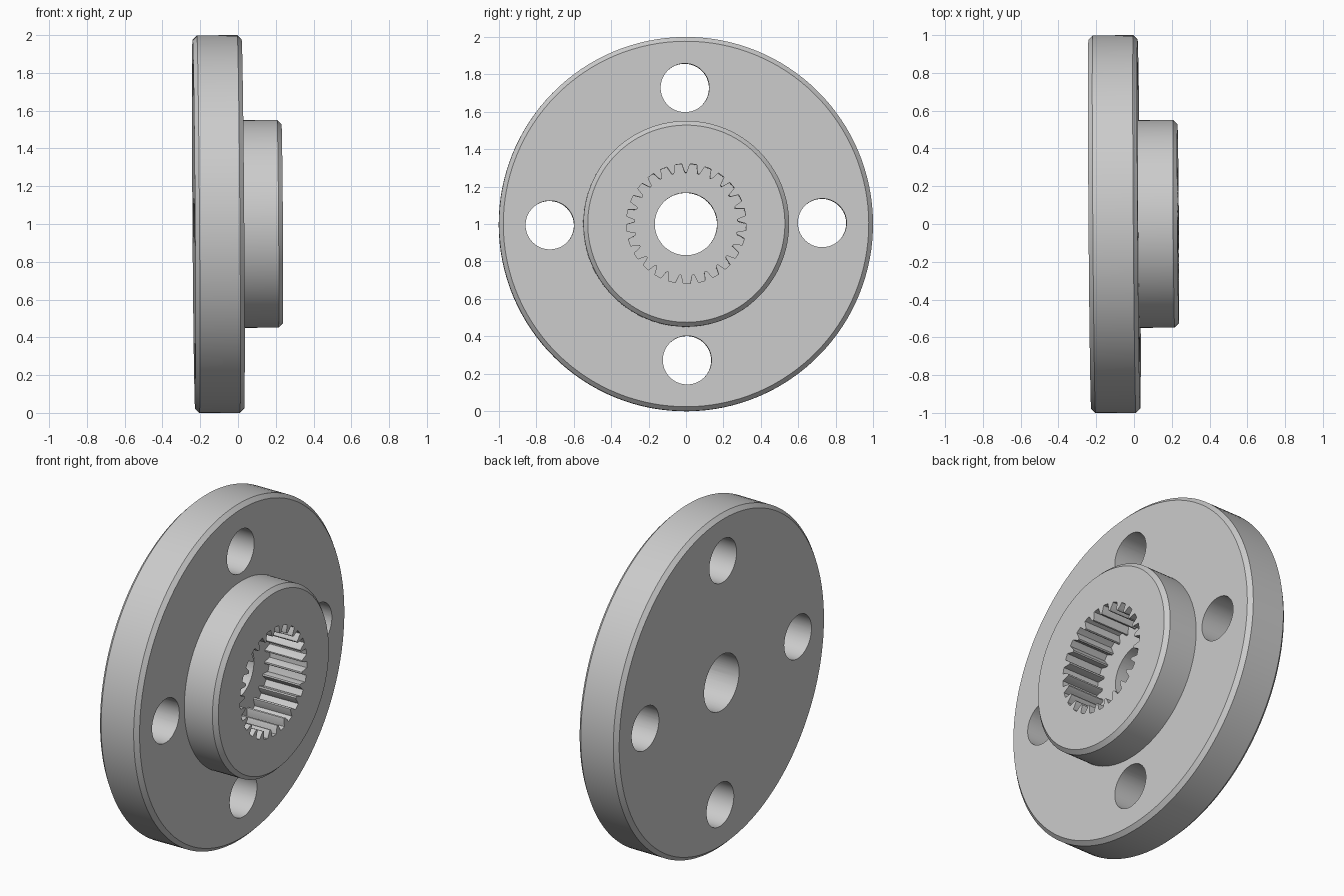
import bpy
import bmesh
from math import sin, cos, pi
from mathutils import Matrix, Vector

if "Cube" in bpy.data.objects:
    bpy.data.objects.remove(bpy.data.objects["Cube"])

SEGMENTS = 128
BACK, FACE, HUB_FACE, FLOOR = -0.234, 0.026, 0.234, -0.01
RADIUS, HUB_RADIUS, BORE = 1.0, 0.55, 0.167
CHAMFER = 0.023
TEETH = 25

metal = bpy.data.materials.new("Grey metal")
metal.use_nodes = True
metal.diffuse_color = (0.6, 0.6, 0.6, 1)
metal.node_tree.nodes["Principled BSDF"].inputs["Base Color"].default_value = (0.6, 0.6, 0.6, 1)


def make_object(name, bm):
    bmesh.ops.recalc_face_normals(bm, faces=bm.faces[:])
    mesh = bpy.data.meshes.new(name)
    bm.to_mesh(mesh)
    bm.free()
    mesh.materials.append(metal)
    obj = bpy.data.objects.new(name, mesh)
    bpy.context.collection.objects.link(obj)
    return obj


def prism(name, outline, x0, x1):
    """Extrude a closed (y, z) outline along x."""
    bm = bmesh.new()
    base = bm.faces.new([bm.verts.new((x0, y, z)) for y, z in outline])
    side = bmesh.ops.extrude_face_region(bm, geom=[base])["geom"]
    verts = [g for g in side if isinstance(g, bmesh.types.BMVert)]
    bmesh.ops.translate(bm, verts=verts, vec=(x1 - x0, 0, 0))
    return make_object(name, bm)


def circle(radius, cy=0, cz=0, count=64):
    return [(cy + radius * cos(2 * pi * i / count), cz + radius * sin(2 * pi * i / count))
            for i in range(count)]


# Flange and hub: one chamfered profile turned about x
profile = [(BACK, 0), (BACK, RADIUS - CHAMFER), (BACK + CHAMFER, RADIUS),
           (FACE - CHAMFER, RADIUS), (FACE, RADIUS - CHAMFER), (FACE, HUB_RADIUS),
           (HUB_FACE - CHAMFER, HUB_RADIUS), (HUB_FACE, HUB_RADIUS - CHAMFER), (HUB_FACE, 0)]
bm = bmesh.new()
verts = [bm.verts.new((x, 0, r)) for x, r in profile]
edges = [bm.edges.new(pair) for pair in zip(verts, verts[1:])]
bmesh.ops.spin(bm, geom=verts + edges, cent=(0, 0, 0), axis=(1, 0, 0),
               angle=2 * pi, steps=SEGMENTS, use_duplicate=False)
bmesh.ops.remove_doubles(bm, verts=bm.verts[:], dist=1e-5)
flange = make_object("splined_flange", bm)

# Cutters: four bolt holes, the centre bore and the toothed socket
cutters = [prism("bore_cutter", circle(BORE), -0.5, 0.5)]
for k in range(4):
    a = k * pi / 2
    cutters.append(prism("bolt_hole_cutter", circle(0.13, 0.728 * cos(a), 0.728 * sin(a)), -0.5, 0.5))

root, tip = 0.32, 0.274
tooth = [(-0.5, root), (-0.27, root), (-0.12, tip + 0.006), (-0.06, tip),
         (0.06, tip), (0.12, tip + 0.006), (0.27, root)]
spline = []
for i in range(TEETH):
    for offset, r in tooth:
        a = pi / 2 + 2 * pi * (i + offset) / TEETH
        spline.append((r * cos(a), r * sin(a)))
cutters.append(prism("spline_cutter", spline, FLOOR, 0.5))

for cutter in cutters:
    cutter.hide_render = True
    mod = flange.modifiers.new(cutter.name, "BOOLEAN")
    mod.operation = "DIFFERENCE"
    mod.solver = "EXACT"
    mod.object = cutter

# Bake the cuts, then remove the cutters
bpy.context.view_layer.update()
cut_mesh = bpy.data.meshes.new_from_object(flange.evaluated_get(bpy.context.evaluated_depsgraph_get()))
flange.modifiers.clear()
flange.data = cut_mesh
for cutter in cutters:
    bpy.data.objects.remove(cutter)

# Slight lean and roll, standing on the ground
axis = Vector((1, 0.0073, 0.007))
lean = Vector((1, 0, 0)).rotation_difference(axis).to_matrix().to_4x4()
flange.data.transform(Matrix.Translation((0, 0, 1)) @ lean @ Matrix.Rotation(0.008, 4, "X"))

bpy.context.view_layer.objects.active = flange
flange.select_set(True)
bpy.ops.object.shade_smooth_by_angle(angle=pi / 7)
